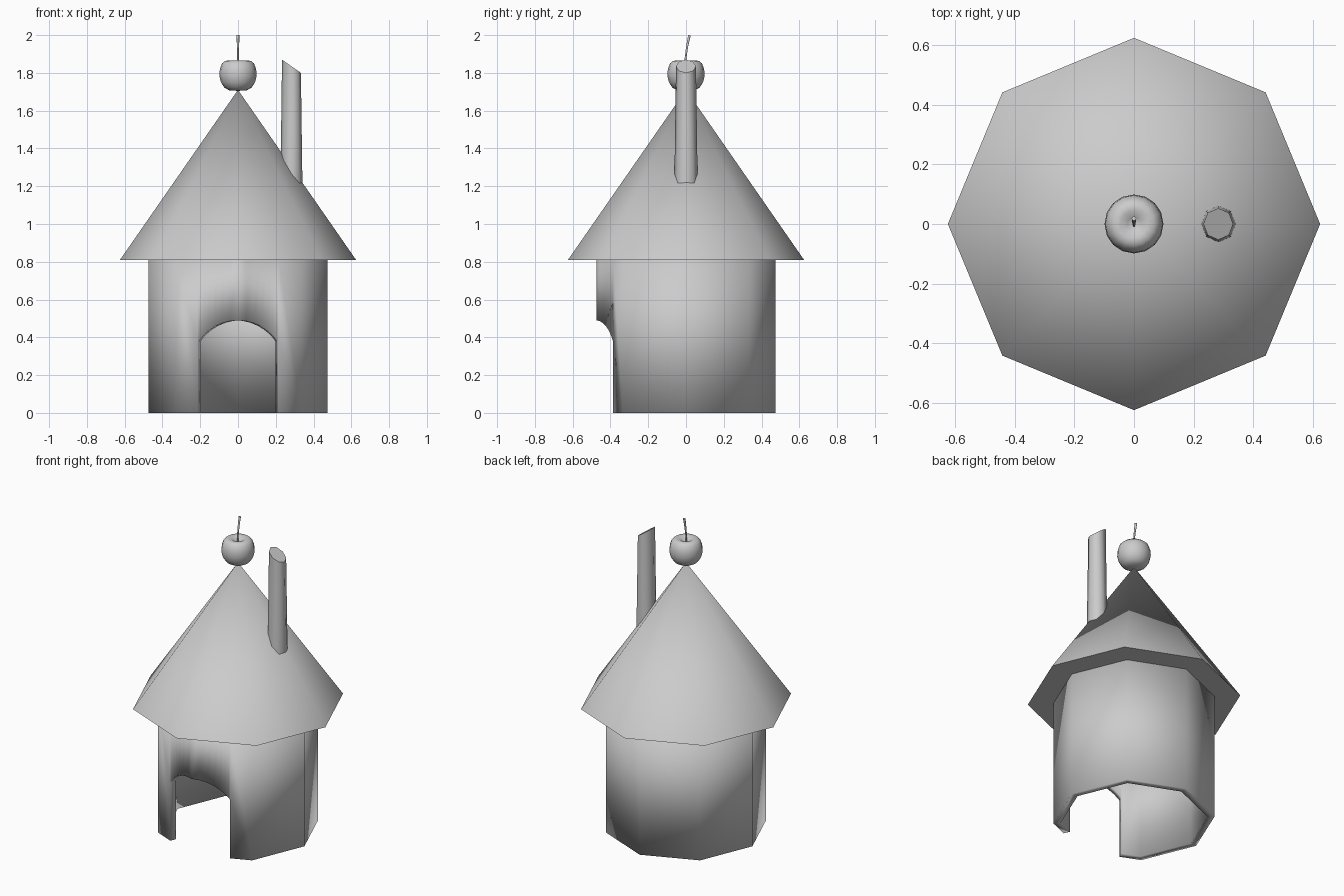
import bpy, bmesh, math

if "Cube" in bpy.data.objects:
    bpy.data.objects.remove(bpy.data.objects["Cube"])

SIDES = 8
WALL_R, WALL_TOP = 0.475, 0.81
DOOR_X, ARCH_BASE, ARCH_TOP = 0.213, 0.38, 0.49


def make_object(name, bm, angle):
    bmesh.ops.remove_doubles(bm, verts=bm.verts, dist=1e-5)
    mesh = bpy.data.meshes.new(name)
    bm.to_mesh(mesh)
    bm.free()
    ob = bpy.data.objects.new(name, mesh)
    bpy.context.collection.objects.link(ob)
    bpy.ops.object.select_all(action='DESELECT')
    ob.select_set(True)
    bpy.context.view_layer.objects.active = ob
    bpy.ops.object.shade_smooth_by_angle(angle=math.radians(angle))
    return ob


def add_face(bm, points):
    return bm.faces.new([bm.verts.new(p) for p in points])


def cone(r1, r2, z1, z2):
    bm = bmesh.new()
    bmesh.ops.create_cone(bm, cap_ends=True, segments=SIDES, radius1=r1,
                          radius2=r2, depth=z2 - z1)
    # turn so that a corner points along +x
    corner = max(bm.verts, key=lambda v: v.co.xy.length).co
    turn = -math.atan2(corner.y, corner.x)
    c, s = math.cos(turn), math.sin(turn)
    for v in bm.verts:
        x, y, z = v.co
        v.co = (c * x - s * y, s * x + c * y, z + (z1 + z2) / 2)
    return bm


# Walls: octagonal shell with an arched doorway across the front corner
def arch(x):
    rise = ARCH_TOP - ARCH_BASE
    r = (DOOR_X ** 2 + rise ** 2) / (2 * rise)
    return ARCH_TOP - r + math.sqrt(r * r - x * x)


def front_y(x):
    return -WALL_R + abs(x) * math.tan(math.pi / 8)


def corner(i):
    a = -math.pi / 2 + i * 2 * math.pi / SIDES
    return WALL_R * math.cos(a), WALL_R * math.sin(a)


bm = bmesh.new()
for i in range(1, SIDES - 1):
    p, q = corner(i), corner(i + 1)
    add_face(bm, [(*p, 0), (*q, 0), (*q, WALL_TOP), (*p, WALL_TOP)])
for s in (-1, 1):
    jamb = (s * DOOR_X, front_y(DOOR_X))
    q = corner(s)
    pts = [(*jamb, 0), (*q, 0), (*q, WALL_TOP), (*jamb, WALL_TOP), (*jamb, ARCH_BASE)]
    add_face(bm, pts if s > 0 else pts[::-1])
N = 16
xs = [-DOOR_X * math.cos(math.pi * i / N) for i in range(N + 1)]
xs[N // 2] = 0.0
for a, b in zip(xs, xs[1:]):
    add_face(bm, [(a, front_y(a), arch(a)), (b, front_y(b), arch(b)),
                  (b, front_y(b), WALL_TOP), (a, front_y(a), WALL_TOP)])
walls = make_object("walls", bm, 50)
solid = walls.modifiers.new("thickness", 'SOLIDIFY')
solid.thickness = 0.04
solid.offset = -1
solid.use_even_offset = True
# keep thickness below the angle-smoothing step
if len(walls.modifiers) > 1:
    walls.modifiers.move(len(walls.modifiers) - 1, 0)

# Roof
make_object("roof", cone(0.625, 0.0, WALL_TOP, 1.71), 80)

# Chimney: tapered octagonal pipe with a slanted top
bm = cone(0.059, 0.05, 1.15, 1.835)
for v in bm.verts:
    if v.co.z > 1.5:
        v.co.z -= 0.7 * v.co.x
    v.co.x += 0.283
    v.co.y *= 1.06
make_object("chimney", bm, 50)

# Berry on the tip of the roof, lathed from a dimpled profile
profile = [(0, 1.705), (0.045, 1.707), (0.072, 1.722), (0.09, 1.75), (0.099, 1.785),
           (0.096, 1.82), (0.085, 1.85), (0.068, 1.864), (0.045, 1.865),
           (0.022, 1.852), (0, 1.842)]
bm = bmesh.new()
vs = [bm.verts.new((r, 0, z)) for r, z in profile]
edges = [bm.edges.new(pair) for pair in zip(vs, vs[1:])]
bmesh.ops.spin(bm, geom=vs + edges, cent=(0, 0, 0), axis=(0, 0, 1),
               angle=2 * math.pi, steps=16)
bmesh.ops.remove_doubles(bm, verts=bm.verts, dist=1e-5)
bmesh.ops.recalc_face_normals(bm, faces=bm.faces)
make_object("berry", bm, 60)

# Stem: thin bent tube, slightly wider at the tip
curve = bpy.data.curves.new("stem", 'CURVE')
curve.dimensions = '3D'
curve.bevel_depth = 0.006
curve.bevel_resolution = 1
curve.use_fill_caps = True
line = curve.splines.new('POLY')
path = [(-0.004, 1.835, 0.9), (-0.002, 1.88, 0.9), (0.006, 1.94, 1.0), (0.018, 1.999, 1.3)]
line.points.add(len(path) - 1)
for p, (y, z, r) in zip(line.points, path):
    p.co = (0, y, z, 1)
    p.radius = r
bpy.context.collection.objects.link(bpy.data.objects.new("stem", curve))
